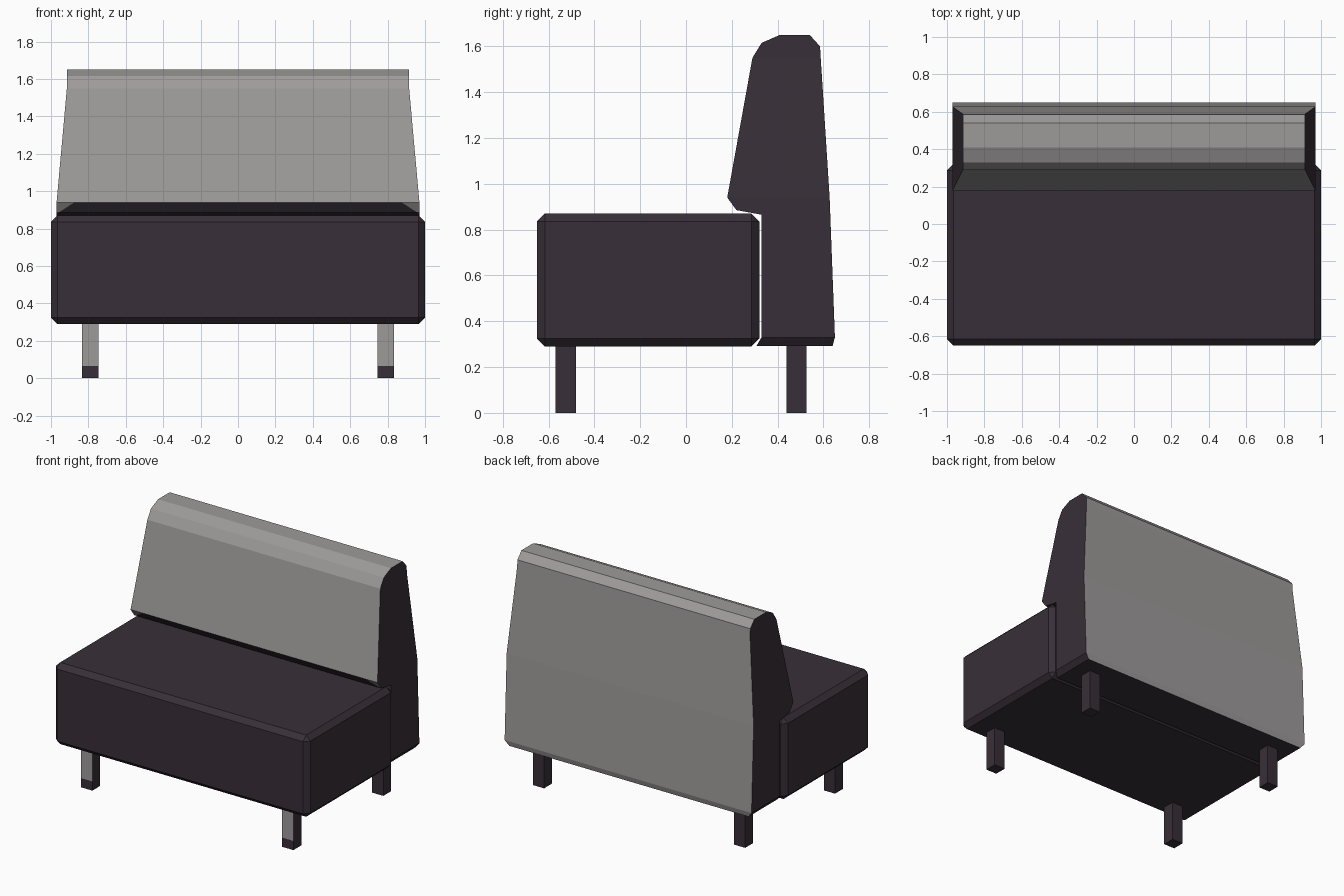
import bpy, bmesh
from mathutils import Vector, Matrix

if "Cube" in bpy.data.objects:
    bpy.data.objects.remove(bpy.data.objects["Cube"])


def material(name, rgb):
    m = bpy.data.materials.new(name)
    lin = [((c / 255 + 0.055) / 1.055) ** 2.4 for c in rgb]
    m.diffuse_color = (*lin, 1)
    m.use_nodes = True
    m.node_tree.nodes["Principled BSDF"].inputs["Base Color"].default_value = m.diffuse_color
    return m


MATS = [material("dark aubergine", (56, 47, 56)), material("warm grey", (158, 155, 154))]


def finish(bm, name):
    bmesh.ops.recalc_face_normals(bm, faces=bm.faces)
    me = bpy.data.meshes.new(name)
    bm.to_mesh(me)
    bm.free()
    for m in MATS:
        me.materials.append(m)
    ob = bpy.data.objects.new(name, me)
    bpy.context.collection.objects.link(ob)
    return ob


def box(lo, hi):
    bm = bmesh.new()
    lo, hi = Vector(lo), Vector(hi)
    size = Matrix.Diagonal((*(hi - lo), 1))
    bmesh.ops.create_cube(bm, size=1, matrix=Matrix.Translation((lo + hi) / 2) @ size)
    return bm


def cut(bm, co, no, geom=None):
    geom = geom or bm.verts[:] + bm.edges[:] + bm.faces[:]
    bmesh.ops.bisect_plane(bm, geom=geom, plane_co=co, plane_no=no, dist=1e-5)


# Seat: chamfered block
bm = box((-1, -0.65, 0.29), (1, 0.32, 0.87))
bmesh.ops.bevel(bm, geom=bm.edges[:], offset=0.034, segments=1, affect='EDGES')
finish(bm, "seat")

# Backrest: side profile (y, z) extruded along x, then tapered by height
profile = [(0.18, 0.94), (0.22, 0.885), (0.33, 0.865), (0.33, 0.33), (0.308, 0.293),
           (0.64, 0.293), (0.65, 0.33), (0.627, 0.94), (0.588, 1.55), (0.585, 1.6),
           (0.54, 1.65), (0.41, 1.65), (0.33, 1.615), (0.29, 1.55)]
bm = bmesh.new()
cap = bm.faces.new([bm.verts.new((-0.97, y, z)) for y, z in profile])
ext = bmesh.ops.extrude_face_region(bm, geom=[cap], use_keep_orig=True)
for v in ext["geom"]:
    if isinstance(v, bmesh.types.BMVert):
        v.co.x = 0.97
for z in (0.33, 0.94, 1.55):
    cut(bm, (0, 0, z), (0, 0, 1))
for v in bm.verts:
    z = v.co.z
    t = min(max((z - 0.94) / 0.61, 0), 1)
    w = 0.94 if z < 0.32 else 0.97 - 0.055 * t
    v.co.x = w if v.co.x > 0 else -w
bmesh.ops.recalc_face_normals(bm, faces=bm.faces)


def is_lip(f):
    c = f.calc_center_median()
    return 0.885 < c.z < 0.935 and c.y < 0.215 and abs(f.normal.x) < 0.5


# Small corner triangles under the front lip
for s in (-1, 1):
    lips = [f for f in bm.faces if is_lip(f)]
    geom = set(lips)
    for f in lips:
        geom.update(f.edges)
        geom.update(f.verts)
    no = Vector((s * 0.085, 0.04, -0.055)).cross(lips[0].normal)
    cut(bm, (s * 0.875, 0.18, 0.94), no, list(geom))

# Grey front, top and back; dark sides, underside and lip
bm.normal_update()
for f in bm.faces:
    c, n = f.calc_center_median(), f.normal
    if is_lip(f):
        f.material_index = int(abs(c.x) > 0.8)
    elif abs(n.x) < 0.5 and (c.z > 0.94 or c.y > 0.6):
        f.material_index = 1
finish(bm, "backrest")

# Legs: the front pair has a grey front panel above a dark foot
for side, x in (("left", -0.79), ("right", 0.79)):
    for end, y in (("front", -0.525), ("rear", 0.483)):
        bm = box((x - 0.044, y - 0.044, 0), (x + 0.044, y + 0.044, 0.295))
        if end == "front":
            cut(bm, (0, 0, 0.065), (0, 0, 1))
            bm.normal_update()
            for f in bm.faces:
                if f.normal.y < -0.5 and f.calc_center_median().z > 0.065:
                    f.material_index = 1
        finish(bm, f"{end}_{side}_leg")
